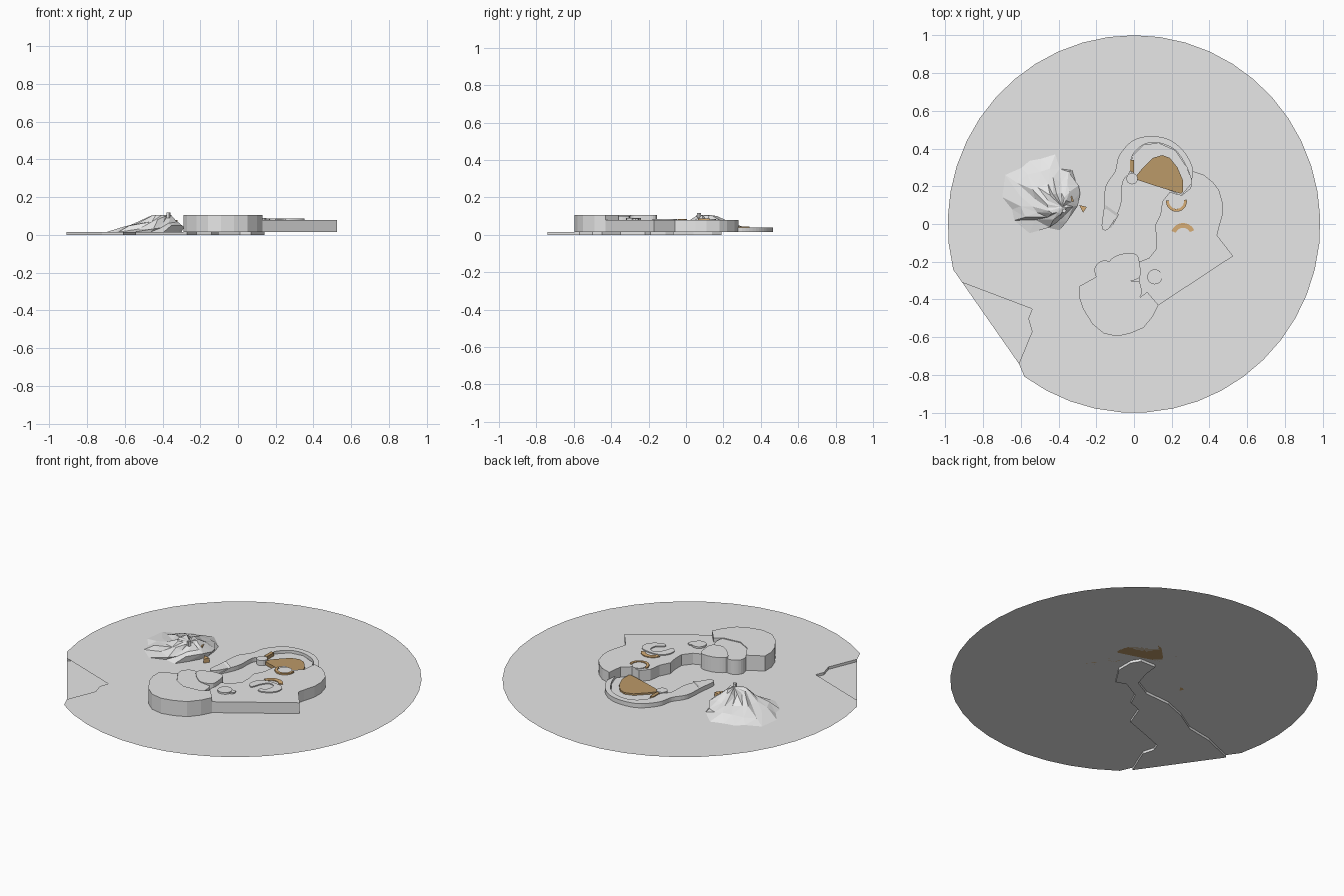
import bpy, bmesh, math, random
from mathutils import Vector

if "Cube" in bpy.data.objects:
    bpy.data.objects.remove(bpy.data.objects["Cube"], do_unlink=True)

random.seed(4)
GROUND = 0.015
UNIT = 0.01  # outlines are written in hundredths


def material(name, rgb):
    m = bpy.data.materials.new(name)
    m.use_nodes = True
    m.diffuse_color = (*rgb, 1)
    m.node_tree.nodes["Principled BSDF"].inputs["Base Color"].default_value = (*rgb, 1)
    return m


grey = material("pale grey", (0.8, 0.8, 0.8))
brown = material("brown", (0.5, 0.32, 0.14))
orange = material("light orange brown", (0.68, 0.42, 0.18))


def finish(name, bm, mat):
    mesh = bpy.data.meshes.new(name)
    bm.to_mesh(mesh)
    bm.free()
    mesh.materials.append(mat)
    ob = bpy.data.objects.new(name, mesh)
    bpy.context.collection.objects.link(ob)
    return ob


def rounded(pts, steps=5):
    """Closed smooth curve through the outline points."""
    out, n = [], len(pts)
    for i in range(n):
        a, b, c, d = (Vector(pts[(i + k) % n]) for k in (-1, 0, 1, 2))
        for s in range(steps):
            t = s / steps
            out.append((b * 2 + (c - a) * t + (a * 2 - b * 5 + c * 4 - d) * t ** 2
                        + (b * 3 - a - c * 3 + d) * t ** 3) / 2)
    return out


def prism(name, pts, top, mat=grey, bottom=GROUND, smooth=False):
    """Solid slab raised from an outline."""
    if smooth:
        pts = rounded(pts)
    bm = bmesh.new()
    face = bm.faces.new([bm.verts.new((p[0] * UNIT, p[1] * UNIT, bottom)) for p in pts])
    new = bmesh.ops.extrude_face_region(bm, geom=[face], use_keep_orig=True)
    for v in new["geom"]:
        if isinstance(v, bmesh.types.BMVert):
            v.co.z = top
    bmesh.ops.recalc_face_normals(bm, faces=bm.faces)
    return finish(name, bm, mat)


def arc(cx, cy, r, start, end, n=14):
    angles = [math.radians(start + (end - start) * i / n) for i in range(n + 1)]
    return [(cx + r * math.cos(a), cy + r * math.sin(a)) for a in angles]


def band(cx, cy, inner, outer, start, end):
    return arc(cx, cy, outer, start, end) + arc(cx, cy, inner, end, start)


# Round ground sheet with an open notch where the river leaves it
notch = [(-91, -31), (-54, -45), (-56, -50), (-54, -57), (-61, -74)]
rim = [(x * 0.987, y) for x, y in arc(0, 0, 100, -126, 194, 40)]
bm = bmesh.new()
bm.faces.new([bm.verts.new((x * UNIT, y * UNIT, GROUND)) for x, y in rim + notch])
finish("ground_disc", bm, grey)

# Sunken river bed: floor and banks, open at the top
left_bank = [(-61, -74), (-54, -57), (-56, -50), (-54, -45), (-41, -40), (-27, -35),
             (-22, -22), (-14, -19), (-10, -11), (1, -5), (7, -7), (14, 4)]
right_bank = [(14, 14), (11, 19), (1, 19), (0, 10), (-3, 0), (-14, -6), (-30, -7),
              (-43, -12), (-56, -20), (-72, -23), (-91, -31)]
bm = bmesh.new()
low = [bm.verts.new((x * UNIT, y * UNIT, 0)) for x, y in left_bank + right_bank]
high = [bm.verts.new((v.co.x, v.co.y, GROUND)) for v in low]
bm.faces.new(list(reversed(low)))
for i in range(len(low) - 1):
    bm.faces.new((low[i], low[i + 1], high[i + 1], high[i]))
finish("river_bed", bm, grey)

# Tall rounded terraces at the front
prism("front_terrace", [(-29, -33), (-29, -39), (-27, -45), (-22, -53), (-16, -58), (-9, -59.5),
                        (-2, -58), (5, -55), (10, -49), (13, -43), (7, -36), (3, -39),
                        (-8, -40), (-15, -36), (-20, -28)], 0.105)
prism("middle_terrace", [(-21, -25), (-18, -20), (-13, -20), (-8, -26), (-2, -30), (3, -31),
                         (3, -39), (-8, -40), (-16, -35)], 0.1, smooth=True)
prism("upper_terrace", [(-13, -20), (-7, -16), (1, -16), (3, -21), (3, -28), (-3, -30),
                        (-9, -26)], 0.105, smooth=True)

# Wide slab with a straight front wall
curve_side = [(31, 28), (37, 26), (42, 22), (45, 18), (47, 11), (47, 5), (45, -2), (44, -6)]
stream_side = [(3, -40), (3, -20), (8, -18), (12, -13), (12, -7), (11, -1), (14, 5),
               (15, 12), (19, 17), (25, 15), (30, 19)]
prism("main_slab", curve_side + [(52.5, -17), (13, -43)] + stream_side, 0.08)

# Crescent rim and shallow basin at the back
prism("basin_rim", [(-17, -2), (-16, 8), (-15, 20), (-10, 28), (-8, 36), (-1, 44), (8, 46.5),
                    (18, 45), (26, 39), (31, 30), (31, 22), (28, 30), (22, 39), (13, 43),
                    (5, 42), (-1, 36), (-2, 28), (-6, 22), (-7, 10), (-13, -2)],
      0.04, smooth=True)
prism("basin_floor", [(-2, 28), (-1, 36), (5, 42), (13, 43), (22, 39), (28, 30), (31, 22),
                      (25, 15), (14, 20), (0, 24)], 0.025)
prism("basin_pebble", arc(-1, 24, 3, 0, 340), 0.045)

# Teardrop pool and its small brown accents
prism("teardrop_pool", [(0, 24), (4, 29), (10, 35), (15, 36.5), (19, 35), (23, 30), (26, 23),
                        (26, 17), (25, 16), (12, 20)], 0.035, brown)
prism("basin_accent", [(-2, 28), (0, 27), (0, 34), (-2, 34)], 0.045, brown)

# Details on the slab
prism("round_seat", arc(22.5, 12, 4, 0, 345), 0.084)
prism("seat_edge", band(22.5, 12, 4, 5.5, 175, 370), 0.088, orange)
prism("curved_step", band(26, -6, 4, 6.5, 25, 160), 0.085, orange)
prism("horseshoe_wall", [(17, -13), (18, -8), (22, -5), (29, -5), (34, -7), (35, -12), (32, -16),
                         (27, -18), (25, -16), (29, -13), (29, -8), (25, -7), (22, -11),
                         (20, -16)], 0.086, smooth=True)
prism("small_mound", arc(11, -28, 4, 0, 340), 0.09)
prism("small_mound_side", arc(15, -27, 2, 0, 320, 8), 0.087)

# Faceted rock pile with an off-centre peak
foot, peak = Vector((-0.48, 0.16, 0)), Vector((-0.38, 0.09, 0))
levels = [(1, GROUND), (0.78, 0.04), (0.52, 0.07), (0.26, 0.095)]
bm = bmesh.new()
rings, count = [], 16
for size, z in levels:
    ring = []
    for k in range(count):
        a = math.tau * (k + random.uniform(-0.3, 0.3)) / count
        r = 0.205 * size * random.uniform(0.85, 1.12)
        centre = peak.lerp(foot, size)
        lift = random.uniform(-0.014, 0.012) if size < 1 else 0
        ring.append(bm.verts.new(centre + Vector((r * math.cos(a), r * math.sin(a), z + lift))))
    rings.append(ring)
tip = bm.verts.new(peak + Vector((0, 0, 0.105)))
for k in range(count):
    j = (k + 1) % count
    for a, b in zip(rings, rings[1:]):
        bm.faces.new((a[k], a[j], b[j]))
        bm.faces.new((a[k], b[j], b[k]))
    bm.faces.new((rings[-1][k], rings[-1][j], tip))
finish("rock_pile", bm, grey)
prism("rock_knob", arc(-37, 7, 1.2, 0, 288, 4), 0.118, bottom=0.09)
prism("rock_accent", [(-35, 12), (-32, 12), (-33, 15)], 0.078, orange, 0.03)
prism("rock_foot_accent", [(-27, 6), (-25, 9), (-29, 10)], 0.04, orange)

# Sloping flap beside the crescent tail
bm = bmesh.new()
flap = [(-0.15, 0.1, 0.045), (-0.17, -0.03, 0.016), (-0.12, -0.02, 0.016), (-0.08, 0.05, 0.045)]
bm.faces.new([bm.verts.new(p) for p in flap])
finish("sloping_flap", bm, grey)
